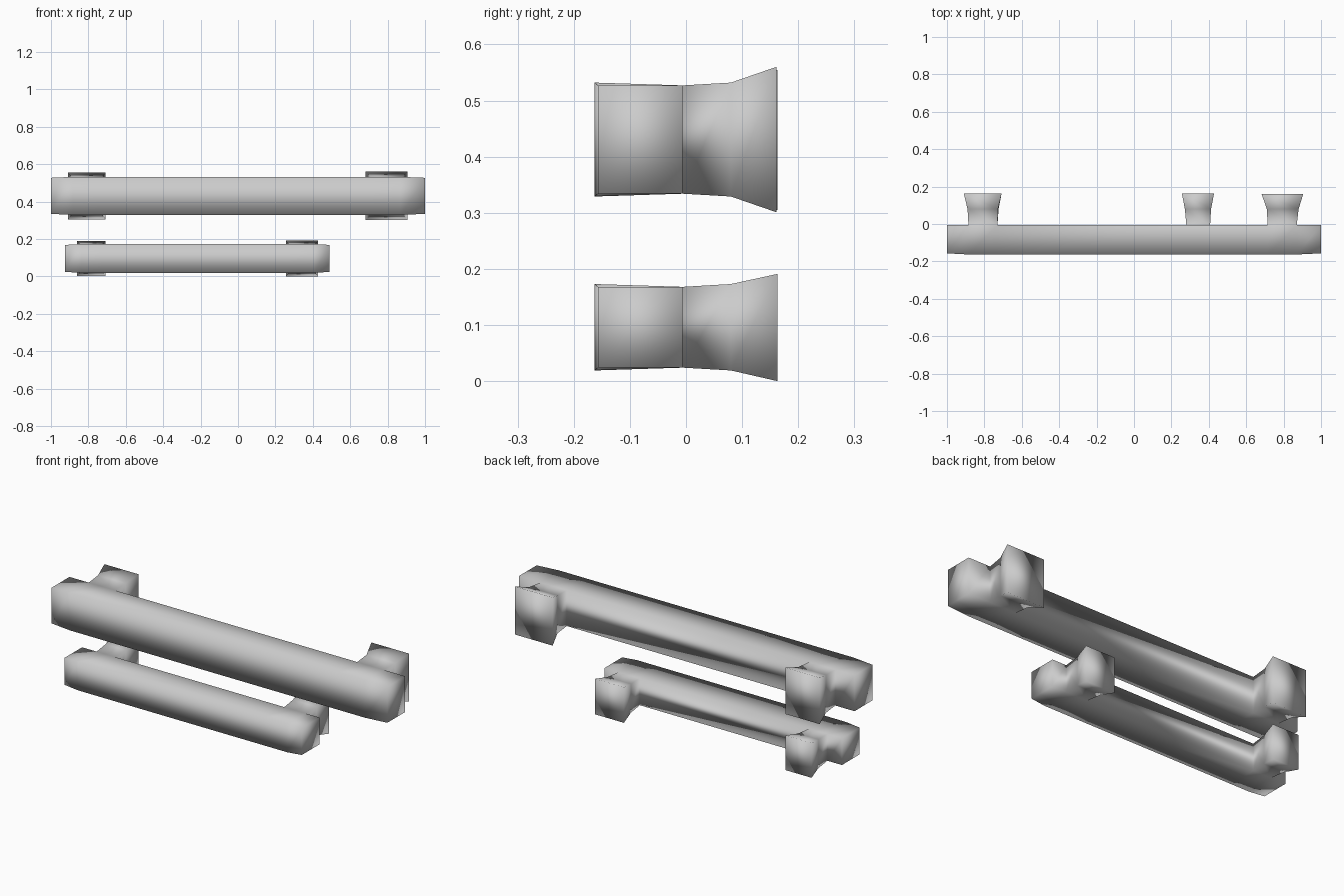
import bpy, bmesh

if "Cube" in bpy.data.objects:
    bpy.data.objects.remove(bpy.data.objects["Cube"])

Y_FRONT, Y_FRONT_END, Y_BACK = -0.163, -0.157, -0.006
Y_WAIST = 0.08


def bridge(bm, a, b, skip=()):
    """Join two four-point rings with quads."""
    for i in range(4):
        if i not in skip:
            j = (i + 1) % 4
            bm.faces.new((a[i], a[j], b[j], b[i]))


def handle(name, x0, x1, z0, z1, legs):
    """Smooth box bar with flared legs extruded from its back face."""
    bm = bmesh.new()
    inset = 0.005

    # bar: cross-sections at both ends and at the sides of each leg
    xs = [x0] + [x for leg in legs for x in leg["neck"]] + [x1]
    rings = []
    for k, x in enumerate(xs):
        end = k in (0, len(xs) - 1)
        yf = Y_FRONT_END if end else Y_FRONT
        d = inset if end else 0
        pts = [(x, yf, z0 + d), (x, yf, z1 - d),
               (x, Y_BACK, z1 - inset), (x, Y_BACK, z0 + inset)]
        rings.append([bm.verts.new(p) for p in pts])
    for k in range(len(rings) - 1):
        # leave the back open where a leg grows out
        bridge(bm, rings[k], rings[k + 1], skip=(2,) if k % 2 else ())
    bm.faces.new(rings[0])
    bm.faces.new(rings[-1])

    # legs: neck, waist and flared foot
    for n, leg in enumerate(legs):
        a, b = rings[1 + 2 * n], rings[2 + 2 * n]
        prev = [a[3], b[3], b[2], a[2]]
        sections = [(Y_WAIST, leg["waist"], (z0, z1)),
                    (leg["y"], leg["foot"], leg["z"])]
        for y, (xa, xb), (za, zb) in sections:
            ring = [bm.verts.new(p) for p in
                    ((xa, y, za), (xb, y, za), (xb, y, zb), (xa, y, zb))]
            bridge(bm, prev, ring)
            prev = ring
        bm.faces.new(prev)

    bmesh.ops.recalc_face_normals(bm, faces=bm.faces)
    for f in bm.faces:
        f.smooth = True
    mesh = bpy.data.meshes.new(name)
    bm.to_mesh(mesh)
    bm.free()
    obj = bpy.data.objects.new(name, mesh)
    bpy.context.collection.objects.link(obj)
    return obj


# long upper handle
handle("upper_handle", -1.0, 1.0, 0.329, 0.532, [
    dict(neck=(-0.885, -0.73), waist=(-0.89, -0.727), foot=(-0.91, -0.708),
         z=(0.305, 0.555), y=0.163),
    dict(neck=(0.715, 0.87), waist=(0.71, 0.88), foot=(0.682, 0.905),
         z=(0.301, 0.56), y=0.161),
])

# short lower handle
handle("lower_handle", -0.925, 0.49, 0.019, 0.173, [
    dict(neck=(-0.838, -0.73), waist=(-0.845, -0.724), foot=(-0.862, -0.708),
         z=(0.003, 0.19), y=0.163),
    dict(neck=(0.28, 0.407), waist=(0.272, 0.412), foot=(0.256, 0.428),
         z=(0.0, 0.191), y=0.163),
])
